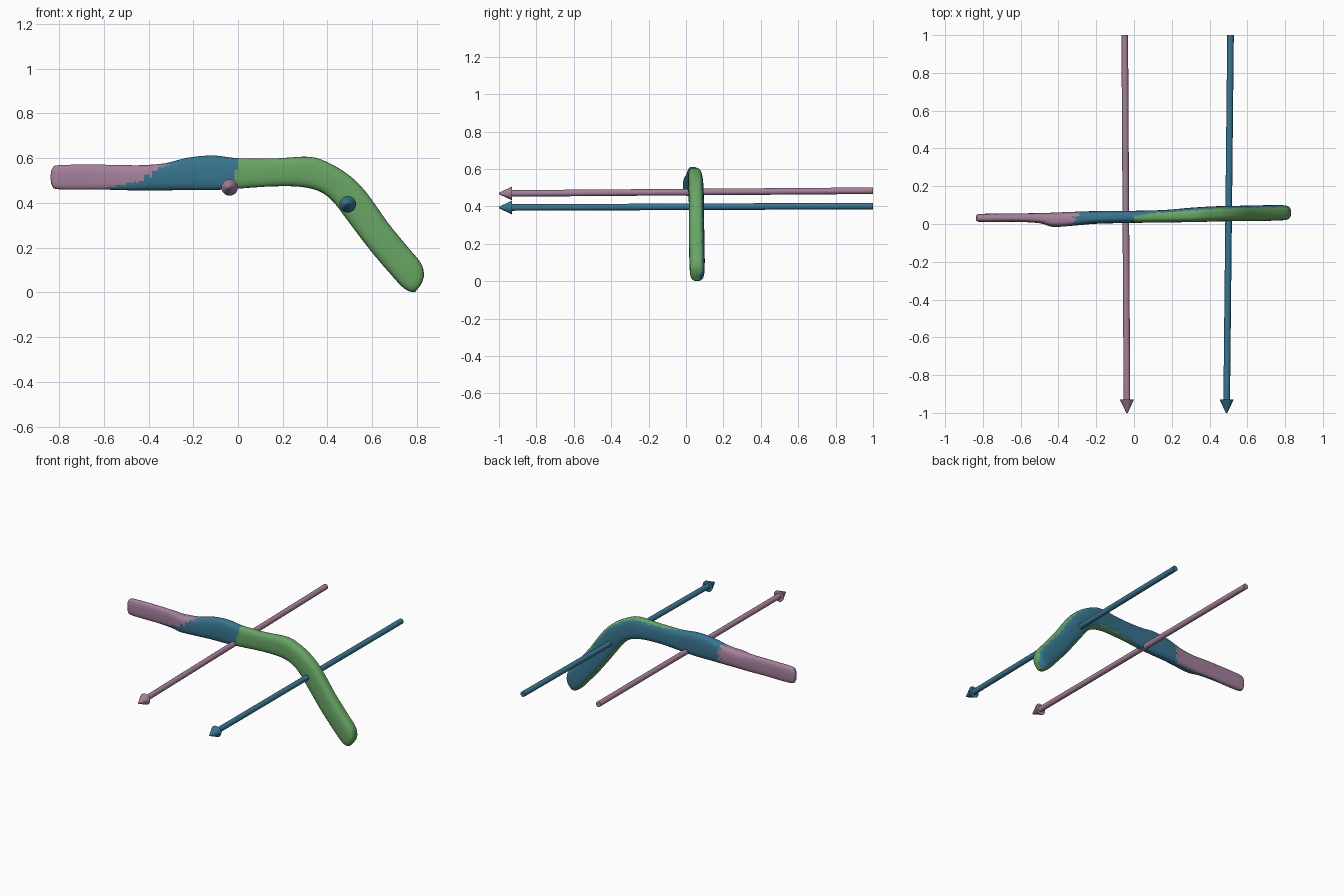
import bpy, bmesh, math, random
from mathutils import Vector

if "Cube" in bpy.data.objects:
    bpy.data.objects.remove(bpy.data.objects["Cube"])

random.seed(4)


def material(name, rgb):
    m = bpy.data.materials.new(name)
    m.diffuse_color = (*rgb, 1)
    m.use_nodes = True
    m.node_tree.nodes["Principled BSDF"].inputs["Base Color"].default_value = m.diffuse_color
    return m


PINK = material("mauve", (0.38, 0.22, 0.33))
BLUE = material("blue", (0.04, 0.18, 0.28))
GREEN = material("green", (0.14, 0.38, 0.13))


def finish(bm, name, mat, angle=40):
    me = bpy.data.meshes.new(name)
    bm.to_mesh(me)
    bm.free()
    ob = bpy.data.objects.new(name, me)
    bpy.context.collection.objects.link(ob)
    me.materials.append(mat)
    bpy.ops.object.select_all(action='DESELECT')
    ob.select_set(True)
    bpy.context.view_layer.objects.active = ob
    bpy.ops.object.shade_smooth_by_angle(angle=math.radians(angle))
    return ob


# Stations along the bent bar: upper x, z, lower x, z, front y, back y
STATIONS = [
    (-.837, .530, -.837, .500, .024, .042),
    (-.830, .553, -.830, .476, .015, .050),
    (-.800, .569, -.800, .461, .010, .054),
    (-.620, .571, -.620, .460, .011, .056),
    (-.500, .569, -.500, .457, .004, .058),
    (-.430, .569, -.430, .455, -.015, .060),
    (-.330, .577, -.340, .456, -.010, .064),
    (-.220, .603, -.220, .458, .000, .068),
    (-.110, .612, -.110, .458, .004, .070),
    (.000, .600, .000, .464, .006, .070),
    (.160, .599, .150, .474, .008, .074),
    (.320, .606, .280, .472, .010, .086),
    (.410, .577, .370, .449, .012, .092),
    (.500, .521, .430, .400, .014, .095),
    (.575, .445, .485, .328, .015, .096),
    (.670, .312, .590, .190, .015, .098),
    (.755, .207, .680, .084, .017, .100),
    (.815, .135, .725, .034, .019, .100),
    (.831, .085, .755, .010, .022, .097),
    (.824, .048, .778, .002, .030, .088),
    (.813, .028, .793, .003, .045, .072),
]
STEPS, SIDES = 8, 48


def spline(a, b, c, d, t):
    return [.5 * (2 * q + (r - p) * t + (2 * p - 5 * q + 4 * r - s) * t * t
                  + (3 * q - p - 3 * r + s) * t ** 3) for p, q, r, s in zip(a, b, c, d)]


def power(v, e):
    return math.copysign(abs(v) ** e, v)


def ring(s):
    top, low = Vector((s[0], 0, s[1])), Vector((s[2], 0, s[3]))
    mid, half = (top + low) / 2, (top - low) / 2
    pts = []
    for k in range(SIDES):
        a = 2 * math.pi * k / SIDES
        y = (s[4] + s[5]) / 2 + (s[5] - s[4]) / 2 * power(math.sin(a), .7)
        pts.append(mid + half * power(math.cos(a), .7) + Vector((0, y, 0)))
    return pts


rings = []
n = len(STATIONS)
for i in range(n - 1):
    ctrl = [STATIONS[min(max(i + o, 0), n - 1)] for o in (-1, 0, 1, 2)]
    rings += [ring(spline(*ctrl, j / STEPS)) for j in range(STEPS)]
rings.append(ring(STATIONS[-1]))


# Ragged colour borders dividing the surface into three parts
def part_of(c, a):
    back = math.sin(a)
    jag = random.uniform(-.02, .02)
    if c.x > -.03 + .25 * (c.z - .46) + jag * .2:
        limit = .1 + .5 * min(max(c.x / .2, 0), 1)
        return "front_shell" if back < limit + jag * 8 or c.x > .822 else "back_shell"
    if back > .3:
        edge = -.29
    elif c.z > .5:
        edge = -.43 + 1.5 * (c.z - .5)
    else:
        edge = -.43 - 4.5 * (.5 - c.z)
    return "back_shell" if c.x > max(edge, -.62) + jag else "handle"


shells = {k: [] for k in ("handle", "back_shell", "front_shell")}
for i in range(len(rings) - 1):
    for k in range(SIDES):
        m = (k + 1) % SIDES
        quad = [rings[i][k], rings[i + 1][k], rings[i + 1][m], rings[i][m]]
        c = sum(quad, Vector()) / 4
        shells[part_of(c, 2 * math.pi * (k + .5) / SIDES)].append(quad)
shells["handle"].append(rings[0][::-1])
shells["front_shell"].append(rings[-1])

for (name, faces), mat in zip(shells.items(), (PINK, BLUE, GREEN)):
    bm = bmesh.new()
    for f in faces:
        bm.faces.new([bm.verts.new(p) for p in f])
    bmesh.ops.remove_doubles(bm, verts=bm.verts, dist=1e-5)
    first = max(bm.faces, key=lambda f: f.calc_center_median().z)
    flip = first.normal.z < 0
    if flip:
        bmesh.ops.reverse_faces(bm, faces=bm.faces)
    finish(bm, name, mat, 50)


# Axis arrows: rod plus cone head as one turned profile
def arrow(name, start, end, mat):
    start, end = Vector(start), Vector(end)
    d = end - start
    length = d.length
    rot = d.to_track_quat('Z', 'Y').to_matrix()
    profile = [(.0175, 0), (.0175, length - .07), (.037, length - .07), (.004, length)]
    bm = bmesh.new()
    loops = []
    for r, h in profile:
        loops.append([bm.verts.new(start + rot @ Vector((r * math.cos(t), r * math.sin(t), h)))
                      for t in (2 * math.pi * k / 24 for k in range(24))])
    for lo, hi in zip(loops, loops[1:]):
        for k in range(24):
            m = (k + 1) % 24
            bm.faces.new((lo[k], lo[m], hi[m], hi[k]))
    bm.faces.new(loops[0][::-1])
    bm.faces.new(loops[-1])
    finish(bm, name, mat)


arrow("handle_axis_arrow", (-.049, 1, .484), (-.037, -1, .469), PINK)
arrow("shell_axis_arrow", (.511, 1, .402), (.490, -1, .394), BLUE)
